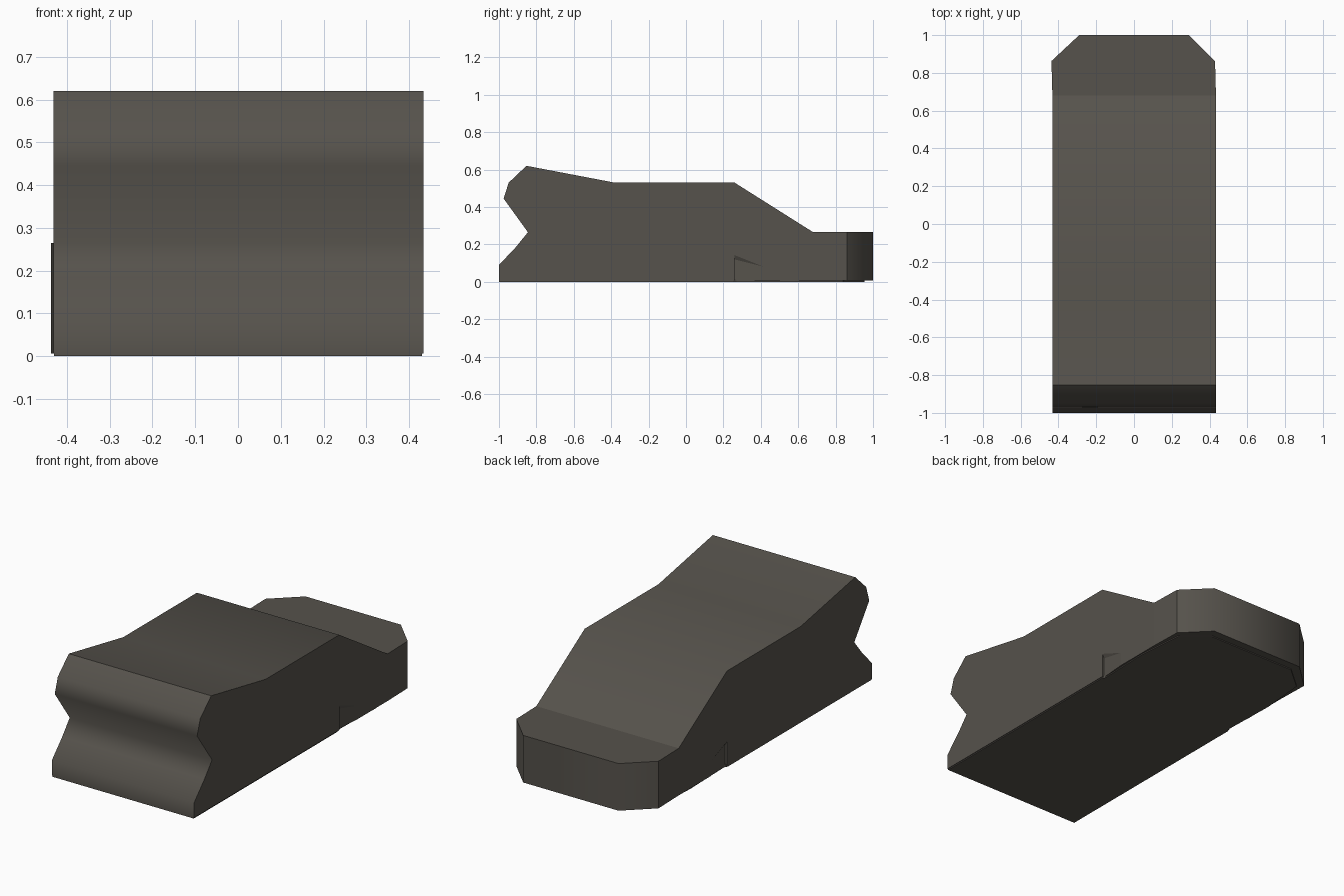
import bpy, bmesh
from mathutils import Vector

if "Cube" in bpy.data.objects:
    bpy.data.objects.remove(bpy.data.objects["Cube"])

mat = bpy.data.materials.new("dark warm grey")
mat.diffuse_color = (0.093, 0.085, 0.072, 1)
mat.use_nodes = True
mat.node_tree.nodes["Principled BSDF"].inputs["Base Color"].default_value = mat.diffuse_color


def make_object(name, bm):
    bmesh.ops.recalc_face_normals(bm, faces=bm.faces[:])
    mesh = bpy.data.meshes.new(name)
    bm.to_mesh(mesh)
    bm.free()
    mesh.materials.append(mat)
    obj = bpy.data.objects.new(name, mesh)
    bpy.context.collection.objects.link(obj)
    return obj


def extrude(points, offset):
    bm = bmesh.new()
    face = bm.faces.new([bm.verts.new(p) for p in points])
    res = bmesh.ops.extrude_face_region(bm, geom=[face], use_keep_orig=True)
    bmesh.ops.translate(bm, vec=offset,
                        verts=[v for v in res["geom"] if isinstance(v, bmesh.types.BMVert)])
    bmesh.ops.recalc_face_normals(bm, faces=bm.faces[:])
    return bm


# Body: side profile (y, z) extruded across the width
Z0 = 0.006
profile = [(-1, Z0), (-1, 0.09), (-0.91, 0.185), (-0.845, 0.265), (-0.975, 0.445),
           (-0.948, 0.53), (-0.853, 0.62), (-0.38, 0.53), (0.26, 0.53),
           (0.68, 0.265), (1, 0.265), (1, Z0)]
bm = extrude([(-0.432, y, z) for y, z in profile], (0.866, 0, 0))

# Chamfer the two nose corners
for s in (-1, 1):
    cut = bmesh.ops.bisect_plane(bm, geom=bm.verts[:] + bm.edges[:] + bm.faces[:],
                                 plane_co=(s * 0.29, 1, 0), plane_no=(s * 0.14, 0.145, 0),
                                 clear_outer=True)
    edges = [e for e in cut["geom_cut"] if isinstance(e, bmesh.types.BMEdge)]
    bmesh.ops.holes_fill(bm, edges=edges, sides=0)

# The nose leans very slightly to one side
bmesh.ops.bisect_plane(bm, geom=bm.verts[:] + bm.edges[:] + bm.faces[:],
                       plane_co=(0, 0.68, 0), plane_no=(0, 1, 0))
for v in bm.verts:
    if 0.8 < v.co.y < 0.95:
        v.co.x -= 0.005
bmesh.ops.recalc_face_normals(bm, faces=bm.faces[:])


# Smooth within rear, top and nose; sharp between them
def region(face):
    n, c = face.normal, face.calc_center_median()
    if abs(n.x) > 0.9:
        return "side"
    if n.z < -0.9:
        return "bottom"
    if c.y < -0.83:
        return "rear"
    return "top" if n.z > 0.5 else "nose"


for f in bm.faces:
    f.smooth = region(f) in ("rear", "top", "nose")
for e in bm.edges:
    e.smooth = len({region(f) for f in e.link_faces}) == 1
body = make_object("body", bm)

# Shallow wedge recess low on each side
for s in (-1, 1):
    side = 0.434 if s > 0 else 0.432
    bm = bmesh.new()
    for x, y, z in ((0.02, 0.26, 0.18), (0.02, 0.26, -0.02), (-0.012, 0.26, 0.12),
                    (-0.012, 0.26, -0.02), (0.02, 0.66, 0.02), (0.02, 0.66, -0.02)):
        bm.verts.new((s * (side + x), y, z))
    bmesh.ops.convex_hull(bm, input=bm.verts[:])
    cutter = make_object("recess_cutter", bm)
    cutter.hide_render = True
    cutter.hide_viewport = True
    mod = body.modifiers.new("recess", "BOOLEAN")
    mod.operation = "DIFFERENCE"
    mod.solver = "EXACT"
    mod.object = cutter

# Sole: thin base plate, drawn in a little around the nose
half = [(0.43, -0.999), (0.43, 0.25), (0.42, 0.27), (0.428, 0.58), (0.405, 0.84), (0.27, 0.955)]
outline = half + [(-x, y) for x, y in reversed(half)]
make_object("sole", extrude([(x, y, 0) for x, y in outline], (0, 0, 0.015)))
